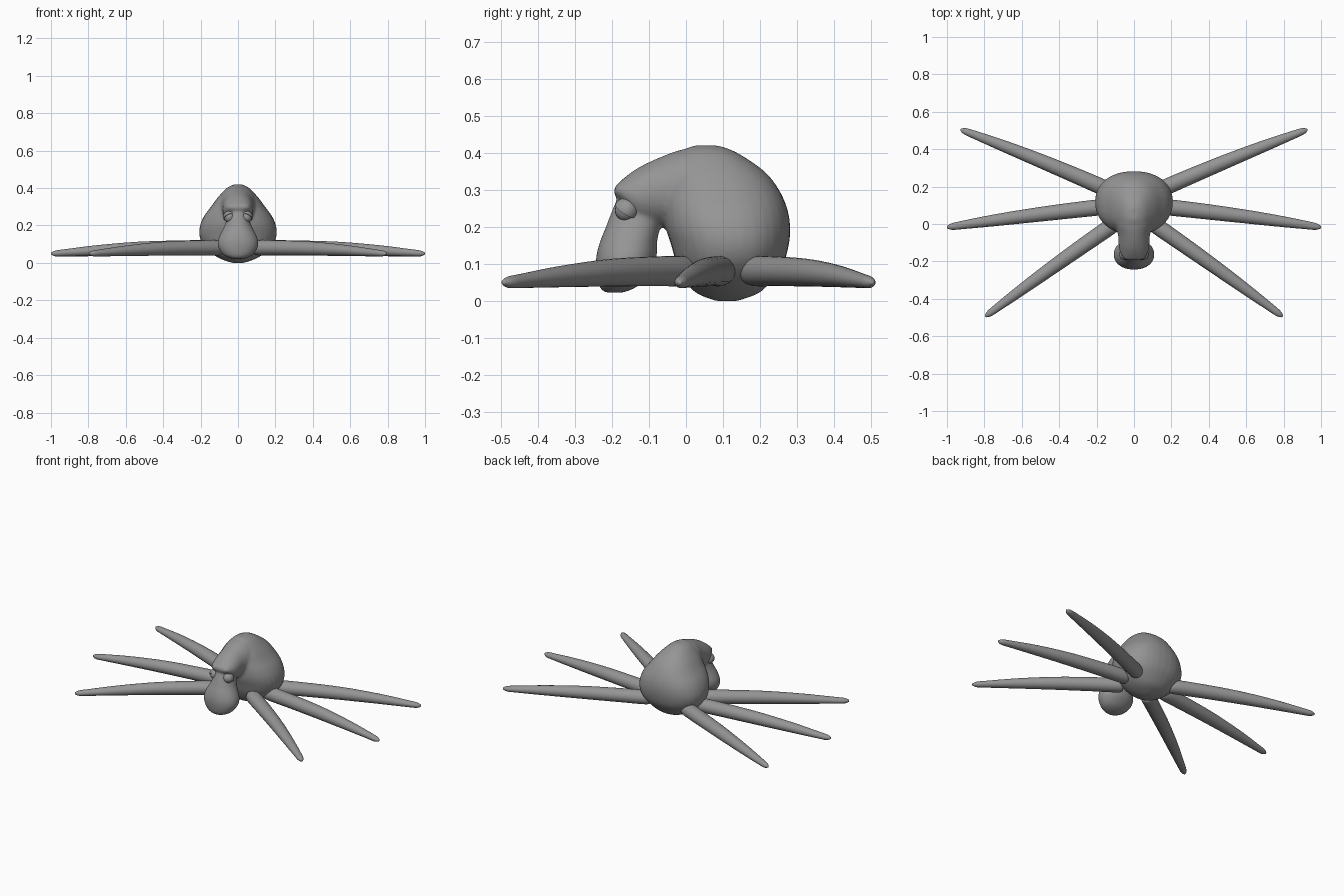
import bpy, bmesh, math
from mathutils import Vector

cube = bpy.data.objects.get("Cube")
if cube:
    bpy.data.objects.remove(cube, do_unlink=True)

grey = bpy.data.materials.new("skin_grey")
grey.use_nodes = True
COLOUR = (0.3, 0.3, 0.3, 1)
grey.diffuse_color = COLOUR
grey.node_tree.nodes["Principled BSDF"].inputs["Base Color"].default_value = COLOUR


def refine(rows, steps=4):
    """Smoothly interpolate rows of section values."""
    out = []
    for i in range(len(rows) - 1):
        p = [rows[max(0, min(len(rows) - 1, i + k))] for k in (-1, 0, 1, 2)]
        for s in range(steps):
            t = s / steps
            out.append([b + 0.5 * t * (c - a + t * (2*a - 5*b + 4*c - d + t * (3*(b - c) + d - a)))
                        for a, b, c, d in zip(*p)])
    return out + [list(rows[-1])]


def loft(bm, rings):
    """Skin closed rings of points and cap both ends."""
    loops = [[bm.verts.new(p) for p in ring] for ring in rings]
    n = len(loops[0])
    for a, b in zip(loops, loops[1:]):
        for i in range(n):
            bm.faces.new((a[i], a[(i + 1) % n], b[(i + 1) % n], b[i]))
    bm.faces.new(loops[0][::-1])
    bm.faces.new(loops[-1])


def oval(power=2.0, n=32):
    """Unit superellipse."""
    def f(v):
        return math.copysign(abs(v) ** (2 / power), v)
    return [(f(math.cos(math.tau * i / n)), f(math.sin(math.tau * i / n))) for i in range(n)]


def finish(bm, name):
    bmesh.ops.recalc_face_normals(bm, faces=bm.faces)
    mesh = bpy.data.meshes.new(name)
    bm.to_mesh(mesh)
    bm.free()
    mesh.materials.append(grey)
    mesh.shade_smooth()
    ob = bpy.data.objects.new(name, mesh)
    bpy.context.collection.objects.link(ob)
    return ob


def stack_up(bm, rows, power):
    """Sections by height: z, front y, back y, half width."""
    loft(bm, [[(w * u, (f + b) / 2 + (b - f) / 2 * v, z) for u, v in oval(power)]
              for z, f, b, w in refine(rows)])


# Body: bulb, neck bridge and drooping snout fused into one skin
bm = bmesh.new()
stack_up(bm, [(0, .08, .14, .03), (.02, .03, .195, .09), (.05, 0, .228, .14),
              (.1, -.025, .263, .188), (.15, -.04, .278, .207), (.2, -.055, .282, .203),
              (.25, -.06, .274, .182), (.3, -.06, .252, .145), (.35, -.055, .213, .108),
              (.4, -.02, .14, .06), (.42, .02, .09, .02)], 2.25)
stack_up(bm, [(.022, -.22, -.17, .03), (.04, -.235, -.13, .075), (.08, -.243, -.092, .105),
              (.12, -.243, -.079, .108), (.16, -.233, -.078, .092), (.2, -.217, -.07, .072),
              (.25, -.198, -.06, .056), (.3, -.175, -.06, .055)], 2.1)
neck = [(-.195, .288, .304, .035), (-.18, .272, .322, .06), (-.13, .21, .36, .08),
        (-.06, .2, .393, .085), (0, .19, .412, .1), (.08, .19, .419, .1)]
loft(bm, [[(w * u, y, (lo + hi) / 2 + (hi - lo) / 2 * v) for u, v in oval()]
          for y, lo, hi, w in refine(neck)])
body = finish(bm, "body")
remesh = body.modifiers.new("fuse", 'REMESH')
remesh.mode = 'VOXEL'
remesh.voxel_size = 0.007
remesh.use_smooth_shade = True
soften = body.modifiers.new("soften", 'SMOOTH')
soften.factor = 0.5
soften.iterations = 10

# Tentacles: root, middle and tip in plan
PATHS = {"front": [(.09, .01), (.44, -.235), (.795, -.495)],
         "middle": [(.13, .095), (.58, .042), (1.0, -.018)],
         "back": [(.12, .175), (.53, .35), (.927, .505)]}
# Sections: distance along, half width, bottom z, top z
SECTIONS = [(0, .03, .05, .11), (.03, .042, .04, .121), (.2, .042, .04, .12),
            (.45, .038, .039, .113), (.7, .031, .037, .095), (.9, .022, .035, .074),
            (.97, .017, .035, .066), (1, .005, .045, .055)]


def tentacle(name, path, side):
    bm = bmesh.new()
    a, m, b = (Vector((side * x, y, 0)) for x, y in path)
    across = (b - a).normalized().cross(Vector((0, 0, 1)))
    rings = []
    for t, w, lo, hi in refine(SECTIONS):
        c = a * (1 - t) * (1 - 2*t) + m * 4 * t * (1 - t) + b * t * (2*t - 1)
        rings.append([c + across * w * u + Vector((0, 0, (lo + hi) / 2 + (hi - lo) / 2 * v))
                      for u, v in oval(n=24)])
    loft(bm, rings)
    finish(bm, name)


def ball(name, centre, radius, tilt=None):
    """Eyeball, or a tilted half shell for a lid."""
    bm = bmesh.new()
    bmesh.ops.create_uvsphere(bm, u_segments=24, v_segments=16, radius=radius)
    if tilt:
        bmesh.ops.bisect_plane(bm, geom=bm.verts[:] + bm.edges[:] + bm.faces[:],
                               plane_co=(0, 0, 0), plane_no=tilt, clear_inner=True)
        rim = [e for e in bm.edges if e.is_boundary]
        bmesh.ops.holes_fill(bm, edges=rim)
    bmesh.ops.translate(bm, verts=bm.verts, vec=centre)
    ob = finish(bm, name)
    bpy.context.view_layer.objects.active = ob
    ob.select_set(True)
    bpy.ops.object.shade_smooth_by_angle(angle=math.radians(40))
    ob.select_set(False)


for side, label in ((1, "left"), (-1, "right")):
    for name, path in PATHS.items():
        tentacle(f"{name}_{label}_tentacle", path, side)
    eye = (side * .045, -.162, .245)
    ball(f"{label}_eye", eye, .03)
    ball(f"{label}_eyelid", eye, .034, (side * .35, .5, .8))
